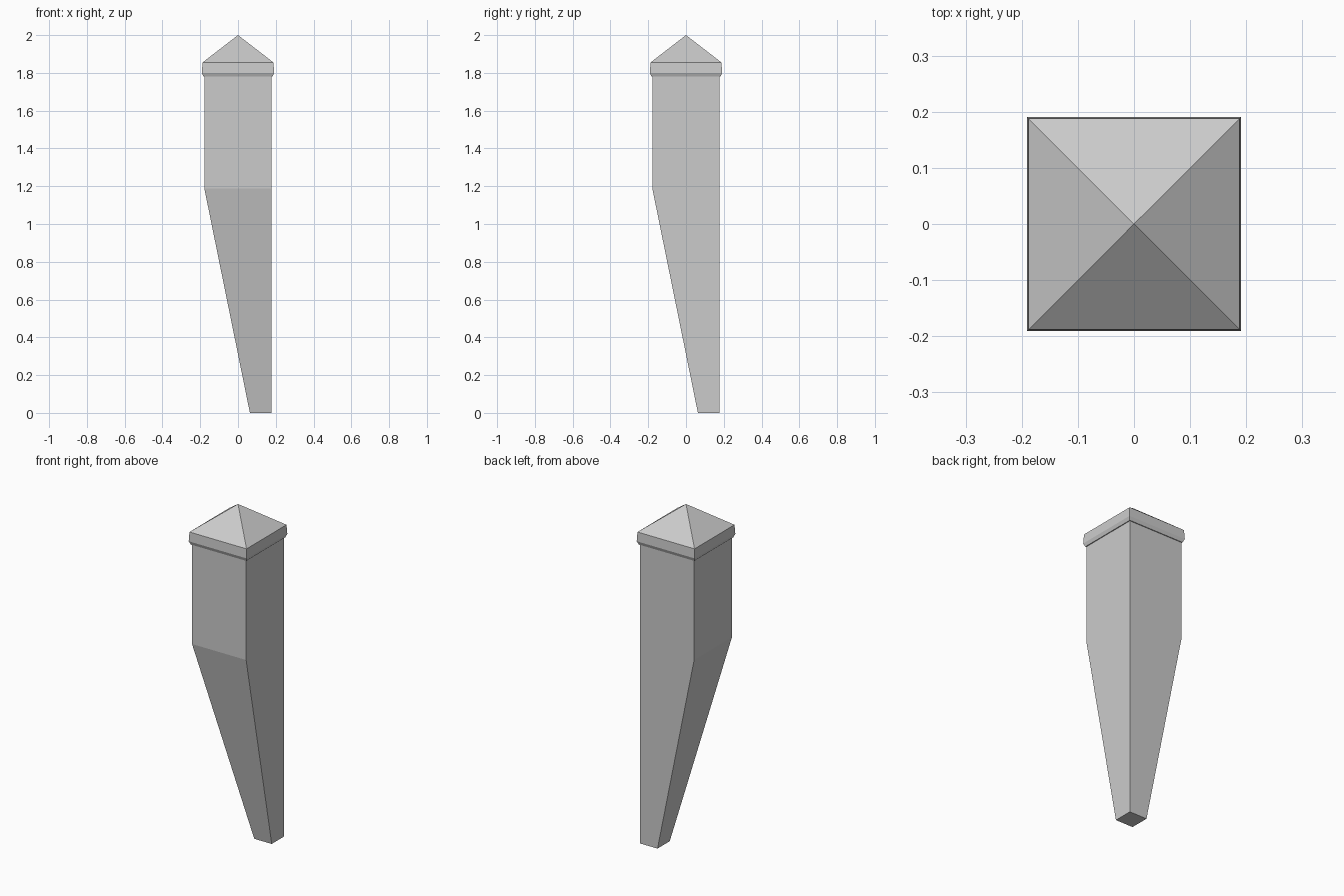
import bpy
import bmesh

cube = bpy.data.objects.get("Cube")
if cube:
    bpy.data.objects.remove(cube, do_unlink=True)

stone = bpy.data.materials.new("grey stone")
stone.use_nodes = True
grey = (0.6, 0.6, 0.6, 1)
stone.diffuse_color = grey
stone.node_tree.nodes["Principled BSDF"].inputs["Base Color"].default_value = grey


def square_loft(name, levels, tip=None):
    """Skin square sections given as (low corner, high corner, height)."""
    bm = bmesh.new()
    rings = [[bm.verts.new((x, y, z)) for x, y in ((a, a), (b, a), (b, b), (a, b))]
             for a, b, z in levels]
    bm.faces.new(rings[0])
    for low, high in zip(rings, rings[1:]):
        for i in range(4):
            j = (i + 1) % 4
            bm.faces.new((low[i], low[j], high[j], high[i]))
    if tip is None:
        bm.faces.new(rings[-1])
    else:
        apex = bm.verts.new((0, 0, tip))
        for i in range(4):
            bm.faces.new((rings[-1][i], rings[-1][(i + 1) % 4], apex))
    bmesh.ops.recalc_face_normals(bm, faces=bm.faces)
    mesh = bpy.data.meshes.new(name)
    bm.to_mesh(mesh)
    bm.free()
    mesh.materials.append(stone)
    obj = bpy.data.objects.new(name, mesh)
    bpy.context.collection.objects.link(obj)
    return obj


# Post: square shaft whose front and -x sides taper to an offset foot
half = 0.178
square_loft("post_shaft", [(0.063, half, 0), (-half, half, 1.187), (-half, half, 1.785)])

# Cap: chamfered underside, slightly inward rim and pyramid roof
square_loft("post_cap", [(-r, r, z) for r, z in
                         ((0.183, 1.78), (0.191, 1.8), (0.188, 1.855))], tip=2.0)
